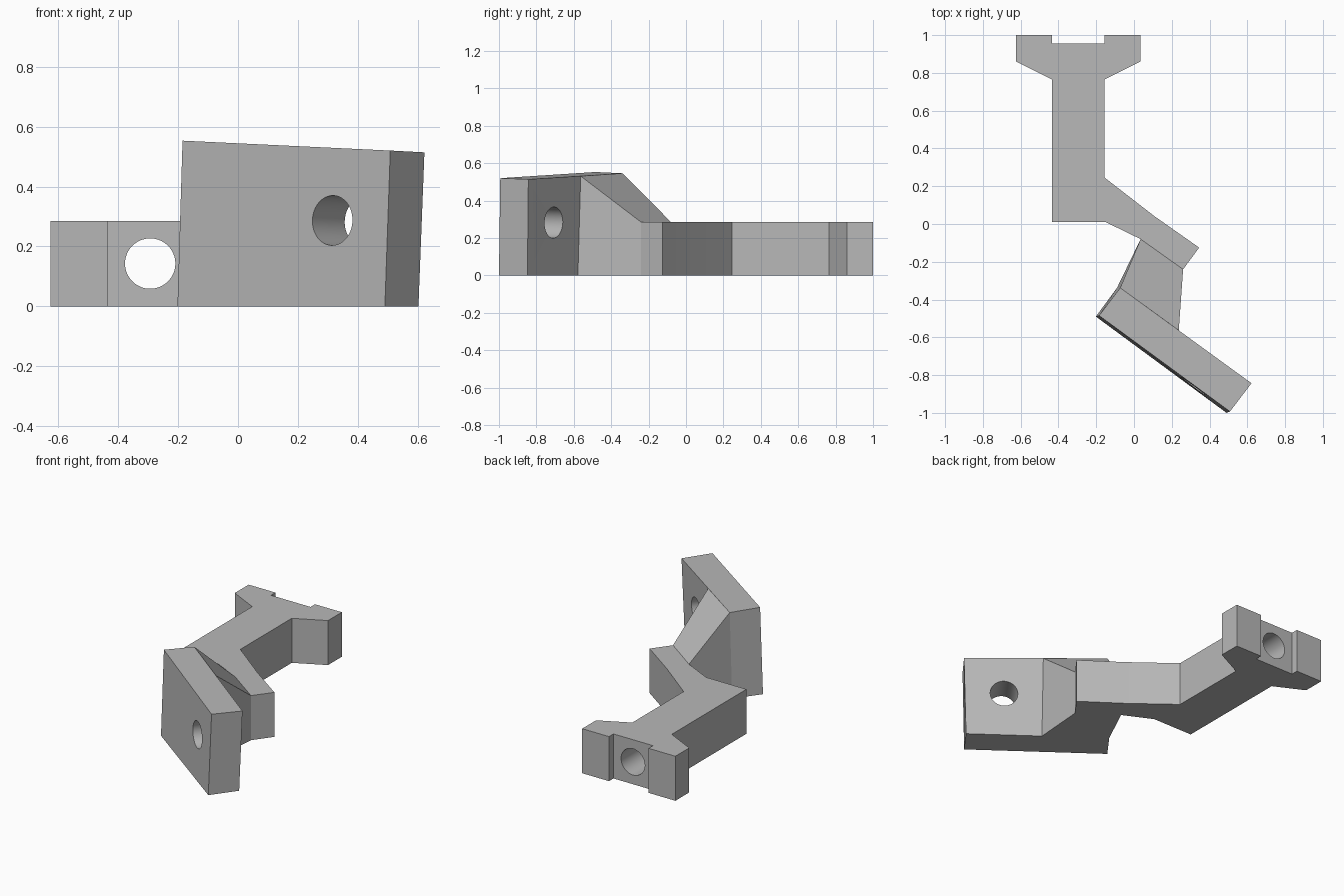
import bpy
import bmesh
import math
from mathutils import Vector

cube = bpy.data.objects.get("Cube")
if cube:
    bpy.data.objects.remove(cube, do_unlink=True)

grey = bpy.data.materials.new("plain grey")
grey.use_nodes = True
colour = (0.48, 0.48, 0.48, 1)
grey.diffuse_color = colour
grey.node_tree.nodes["Principled BSDF"].inputs["Base Color"].default_value = colour


def loft(name, lower, upper):
    """Solid between two matching outlines."""
    bm = bmesh.new()
    low = [bm.verts.new(p) for p in lower]
    top = [bm.verts.new(p) for p in upper]
    bm.faces.new(low[::-1])
    bm.faces.new(top)
    count = len(low)
    for i in range(count):
        j = (i + 1) % count
        bm.faces.new((low[i], low[j], top[j], top[i]))
    bmesh.ops.recalc_face_normals(bm, faces=bm.faces)
    mesh = bpy.data.meshes.new(name)
    bm.to_mesh(mesh)
    bm.free()
    mesh.materials.append(grey)
    obj = bpy.data.objects.new(name, mesh)
    bpy.context.collection.objects.link(obj)
    return obj


def drill(obj, start, end, radius):
    """Round hole through obj along the line from start to end."""
    start, end = Vector(start), Vector(end)
    axis = end - start
    bpy.ops.mesh.primitive_cylinder_add(
        vertices=64, radius=radius, depth=axis.length + 0.2,
        location=(start + end) / 2,
        rotation=axis.to_track_quat("Z", "Y").to_euler())
    cutter = bpy.context.object
    cutter.hide_render = True
    cutter.data.materials.append(grey)
    cut = obj.modifiers.new("hole", "BOOLEAN")
    cut.operation = "DIFFERENCE"
    cut.solver = "EXACT"
    cut.object = cutter
    bpy.ops.object.select_all(action="DESELECT")
    bpy.context.view_layer.objects.active = obj
    obj.select_set(True)
    bpy.ops.object.modifier_apply(modifier=cut.name)
    bpy.data.objects.remove(cutter, do_unlink=True)
    bpy.ops.object.shade_smooth_by_angle(angle=math.radians(20))


# Forked stem with the angled arm
HEIGHT = 0.285
outline = [
    (-0.435, 0.01), (-0.15, 0.01), (0.035, -0.08), (0.26, -0.24),
    (0.345, -0.125), (0.11, 0.04), (-0.155, 0.245), (-0.155, 0.765),
    (0.035, 0.86), (0.035, 1), (-0.155, 1), (-0.155, 0.955),
    (-0.435, 0.955), (-0.435, 1), (-0.625, 1), (-0.625, 0.86),
    (-0.435, 0.765),
]
stem = loft("forked_stem", [(x, y, 0) for x, y in outline],
            [(x, y, HEIGHT) for x, y in outline])
drill(stem, (-0.293, 0, 0.143), (-0.293, 1, 0.143), 0.084)

# Slightly leaning mounting plate
plate = loft(
    "mounting_plate",
    [(-0.202, -0.49, 0), (0.49, -1, 0), (0.602, -0.848, 0), (-0.09, -0.338, 0)],
    [(-0.185, -0.485, 0.553), (0.508, -0.993, 0.52),
     (0.622, -0.843, 0.514), (-0.073, -0.338, 0.546)])
drill(plate, (0.31, -0.867, 0.287), (0.42, -0.712, 0.283), 0.083)

# Sloping gusset between arm and plate
loft(
    "sloping_gusset",
    [(0.035, -0.08, 0), (-0.09, -0.338, 0), (0.235, -0.578, 0), (0.26, -0.24, 0)],
    [(0.035, -0.08, HEIGHT), (-0.073, -0.338, 0.546),
     (0.237, -0.563, 0.531), (0.26, -0.24, HEIGHT)])
